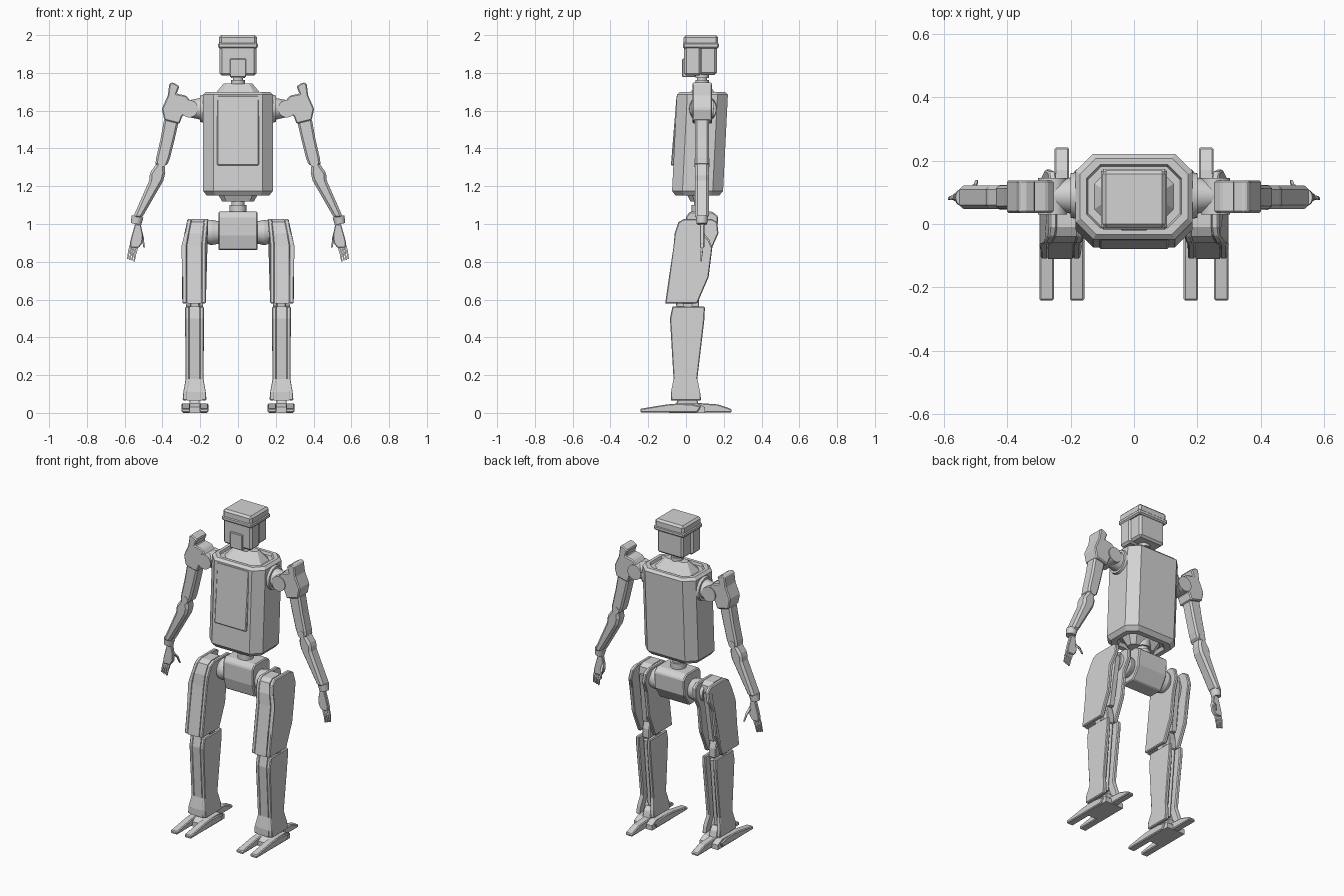
import bpy, bmesh, math
from mathutils import Vector

cube = bpy.data.objects.get("Cube")
if cube:
    bpy.data.objects.remove(cube, do_unlink=True)

# One painted-metal colour for the whole robot
GREY = (.65, .65, .65, 1)
metal = bpy.data.materials.new("light_grey_metal")
metal.use_nodes = True
metal.diffuse_color = GREY
metal.node_tree.nodes["Principled BSDF"].inputs["Base Color"].default_value = GREY


def loft(name, rings, paired=True, bevel=0, smooth=False):
    """Skin a list of equally long rings, cap the ends, mirror if paired."""
    bm = bmesh.new()
    loops = [[bm.verts.new(point) for point in ring] for ring in rings]
    count = len(loops[0])
    for lower, upper in zip(loops, loops[1:]):
        for i in range(count):
            j = (i + 1) % count
            bm.faces.new((lower[i], lower[j], upper[j], upper[i]))
    bm.faces.new(loops[0])
    bm.faces.new(loops[-1])
    bmesh.ops.recalc_face_normals(bm, faces=bm.faces)
    mesh = bpy.data.meshes.new(name)
    bm.to_mesh(mesh)
    bm.free()
    mesh.materials.append(metal)
    part = bpy.data.objects.new(name, mesh)
    bpy.context.collection.objects.link(part)
    if paired:
        part.modifiers.new("Mirror", "MIRROR").use_mirror_merge = False
    if bevel:
        edge = part.modifiers.new("Bevel", "BEVEL")
        edge.width, edge.segments, edge.limit_method = bevel, 1, "ANGLE"
    if smooth:
        bpy.ops.object.select_all(action="DESELECT")
        part.select_set(True)
        bpy.context.view_layer.objects.active = part
        bpy.ops.object.shade_smooth_by_angle(angle=math.radians(35))


def outline(stations):
    """Closed profile from (height, low side, high side) stations."""
    return ([(low, z) for z, low, high in stations]
            + [(high, z) for z, low, high in reversed(stations)])


def prism_across_x(name, profile, span, shift=lambda x, z: x, **style):
    loft(name, [[(shift(x, z), y, z) for y, z in profile] for x in span], **style)


def prism_across_y(name, profile, span, **style):
    loft(name, [[(x, y, z) for x, z in profile] for y in span], **style)


def block(name, x, y, z, **style):
    prism_across_y(name, outline([(height, *x) for height in z]), y, **style)


def tube(name, start, end, radius, tip=None, sides=32, **style):
    """Cylinder or cone between two points."""
    start, end = Vector(start), Vector(end)
    axis = (end - start).normalized()
    side = axis.orthogonal().normalized()
    angles = [math.tau * i / sides for i in range(sides)]
    spokes = [side * math.cos(a) + axis.cross(side) * math.sin(a) for a in angles]
    loft(name, [[centre + spoke * r for spoke in spokes]
                for centre, r in ((start, radius), (end, tip or radius))], smooth=True, **style)


def strut(name, start, end, width, taper=1, **style):
    """Square bar between two points."""
    corners = ((-1, -1), (1, -1), (1, 1), (-1, 1))
    loft(name, [[(c[0] + i * half, c[1] + j * half, c[2]) for i, j in corners]
                for c, half in ((start, width / 2), (end, width / 2 * taper))], **style)


# Torso: leaning shell with chamfered corners, sunken collar and underside
def torso_ring(z, inset):
    width, depth = .185 - inset, .135 - inset
    chamfer = .055 - inset / 3
    middle = .06 + (z - 1.15) / 20
    corners = [(width, depth - chamfer), (width - chamfer, depth)]
    quarter = corners + [(-x, y) for x, y in reversed(corners)]
    return [(x, middle + y, z) for x, y in quarter + [(-x, -y) for x, y in quarter]]


torso_stations = [(1.17, .07), (1.17, .06), (1.15, .05), (1.15, .02), (1.175, 0),
                  (1.685, 0), (1.7, .015), (1.7, .035), (1.685, .04), (1.685, .06), (1.745, .11)]
loft("torso", [torso_ring(*station) for station in torso_stations], paired=False)
prism_across_x("chest_panel", [(-.08, 1.31), (-.04, 1.31), (-.015, 1.68), (-.05, 1.68)],
               span=(-.11, .11), paired=False, bevel=.005)

# Waist and neck joints
def joint_stack(name, y, z, radius, height):
    """Two flanges with a narrower core between them."""
    for piece, low, high, scale in (("lower", 0, .4, 1), ("core", .4, .6, .75), ("upper", .6, 1, 1)):
        tube(f"{name}_{piece}", (0, y, z + height * low), (0, y, z + height * high),
             radius * scale, paired=False)


joint_stack("waist", y=.075, z=1.06, radius=.045, height=.1)
joint_stack("neck", y=.085, z=1.74, radius=.036, height=.055)
loft("waist_flange", [torso_ring(1.12, .1), torso_ring(1.175, .07)], paired=False)

# Head
block("face", x=(-.098, .098), y=(-.01, .08), z=(1.785, 1.95), paired=False, bevel=.012)
block("back_of_head", x=(-.09, .09), y=(.07, .163), z=(1.79, 1.95), paired=False, bevel=.012)
block("head_cap", x=(-.1, .1), y=(-.012, .17), z=(1.93, 2), paired=False, bevel=.012)
block("head_band", x=(-.105, .105), y=(-.017, .174), z=(1.93, 1.96), paired=False, bevel=.008)
block("mouth_plate", x=(-.043, .043), y=(-.02, .05), z=(1.777, 1.875), paired=False, bevel=.004)

# Shoulders
tube("shoulder_socket", (.17, .09, 1.61), (.2, .09, 1.61), radius=.077, tip=.07)
tube("shoulder_axle", (.2, .09, 1.61), (.26, .09, 1.61), radius=.057, tip=.045)
tube("shoulder_joint", (.258, .03, 1.61), (.258, .145, 1.61), radius=.046)
guard = [(.31, 1.73), (.345, 1.75), (.363, 1.745), (.372, 1.68), (.403, 1.61), (.39, 1.55),
         (.31, 1.53), (.295, 1.57), (.26, 1.6), (.25, 1.65), (.275, 1.68), (.325, 1.69)]
prism_across_y("shoulder_guard", guard, span=(.035, .138), bevel=.006)

# Arms
ARM_DEPTH = (.047, .122)
prism_across_y("upper_arm", outline([(1.56, .31, .39), (1.45, .335, .41), (1.35, .36, .433),
                                     (1.31, .375, .438)]), span=ARM_DEPTH, bevel=.01)
prism_across_y("forearm", outline([(1.33, .39, .425), (1.27, .385, .467), (1.23, .395, .47),
                                   (1.03, .51, .558)]), span=ARM_DEPTH, bevel=.013)
tube("elbow_pin", (.403, .045, 1.325), (.403, .124, 1.325), radius=.022)
tube("wrist_cuff", (.532, .084, 1.04), (.54, .084, 1), radius=.032, tip=.028)

# Hands
prism_across_y("palm", outline([(1, .515, .545), (.94, .503, .562), (.9, .507, .572),
                                (.875, .525, .568)]), span=(.073, .097), bevel=.004)
for finger in range(4):
    root = Vector((.532 + finger * .0115, .085, .882 + finger * .004))
    knuckle = root + Vector((.011, -.002, -.04))
    tip = knuckle + Vector((.007, -.003, -.04))
    strut(f"finger_{finger + 1}", root, knuckle, width=.011)
    strut(f"fingertip_{finger + 1}", knuckle, tip, width=.009, taper=.8)
thumb_bend = (.503, .118, .915)
strut("thumb", (.512, .085, .955), thumb_bend, width=.014)
strut("thumb_tip", thumb_bend, (.497, .135, .875), width=.01, taper=.8)

# Pelvis and hips
prism_across_x("pelvis", outline([(1.065, .02, .14), (1.04, 0, .17), (.94, 0, .165), (.862, .02, .115)]),
               span=(-.104, .104), paired=False, bevel=.006)
tube("hip_socket", (.09, .075, .955), (.14, .075, .955), radius=.057, tip=.067)
tube("hip_axle", (.14, .075, .955), (.2, .075, .955), radius=.067, tip=.05)


# Legs: two side walls around a front shell, leaving a channel at the back
def leg_segment(name, stations, walls, channel, shift):
    inner, outer = walls
    wall = .024
    shell = [(z, front, back - channel) for z, front, back in stations]
    prism_across_x(f"{name}_shell", outline(shell), (inner + wall, outer - wall), shift)
    for side, span in (("inner", (inner, inner + wall)), ("outer", (outer - wall, outer))):
        prism_across_x(f"{name}_{side}_wall", outline(stations), span, shift, bevel=.005)


def hip_taper(x, z):
    """Lean the top of the thigh towards the pelvis, more on its outer side."""
    rise = max(0, z - .89)
    return x - rise * (.2 if x > .23 else .1)


def ankle_flare(x, z):
    """Widen the bottom of the shin on both sides."""
    return x + math.copysign(min(.013, max(0, .18 - z) / 5), x - .23)


leg_segment("thigh", [(1.027, -.01, .135), (1.01, -.04, .165), (.95, -.06, .172), (.88, -.066, .14),
                      (.72, -.09, .12), (.58, -.11, .06)],
            walls=(.17, .295), channel=.06, shift=hip_taper)
leg_segment("shin", [(.562, -.072, .1), (.5, -.085, .098), (.18, -.066, .06), (.11, -.08, .075),
                     (.066, -.08, .08)],
            walls=(.18, .28), channel=.045, shift=ankle_flare)
strut("thigh_actuator", (.222, .11, .97), (.23, .065, .66), width=.03)
tube("shin_piston", (.23, .065, .54), (.23, .03, .12), radius=.015, tip=.011, sides=16)
prism_across_x("knee_link", outline([(.68, .02, .05), (.61, -.055, .07), (.55, -.05, .07)]),
               span=(.205, .255), bevel=.005)
tube("knee_pin", (.186, .01, .583), (.276, .01, .583), radius=.028)

# Feet: ankle block, two front toes and a heel spur
prism_across_x("ankle_block", outline([(.11, -.02, .035), (.09, -.035, .055), (.03, -.06, .07)]),
               span=(.203, .257), bevel=.004)
toe = [(-.242, .003), (-.242, .022), (-.1, .045), (-.04, .05), (.03, .046), (.08, .035), (.06, .003)]
for side, middle in (("inner", .18), ("outer", .276)):
    prism_across_x(f"{side}_toe", toe, span=(middle - .023, middle + .023), bevel=.005)
prism_across_x("foot_bridge", outline([(.05, -.05, .06), (.03, -.09, .1), (0, -.09, .1)]),
               span=(.165, .291))
prism_across_x("heel_spur", [(.03, .003), (.03, .055), (.17, .045), (.242, .02), (.242, .003)],
               span=(.205, .251), bevel=.005)
